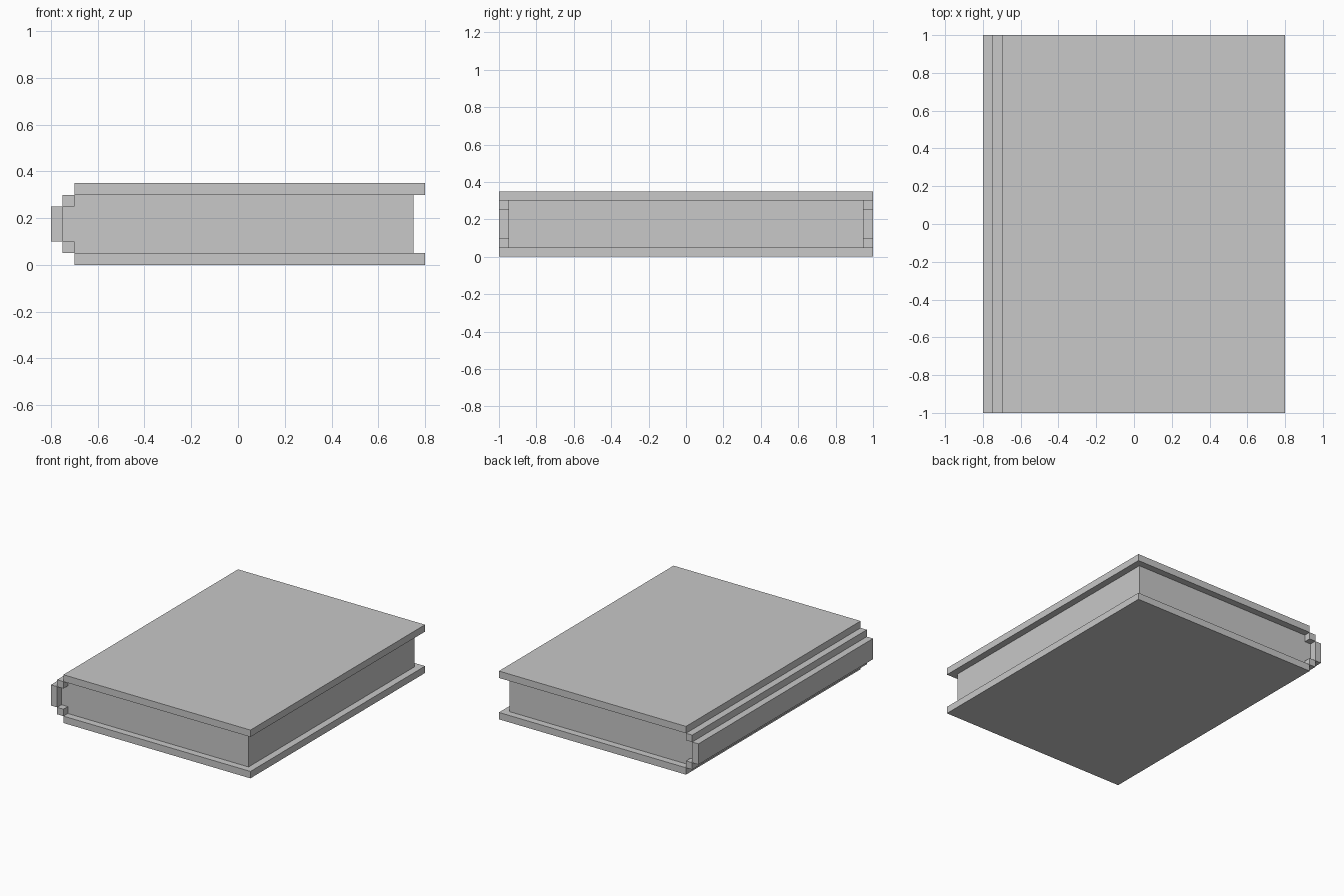
import bpy
import bmesh
from mathutils import Vector

cube = bpy.data.objects.get("Cube")
if cube:
    bpy.data.objects.remove(cube, do_unlink=True)

# One plain grey for the whole book
GREY = (0.58, 0.58, 0.58, 1.0)
grey = bpy.data.materials.new("plain grey")
grey.use_nodes = True
grey.diffuse_color = GREY
grey.node_tree.nodes["Principled BSDF"].inputs["Base Color"].default_value = GREY


def box(name, low, high):
    """Flat-faced box between two opposite corners."""
    low, high = Vector(low), Vector(high)
    size, centre = high - low, (low + high) / 2
    bm = bmesh.new()
    bmesh.ops.create_cube(bm, size=1)
    bmesh.ops.scale(bm, vec=size, verts=bm.verts)
    mesh = bpy.data.meshes.new(name)
    bm.to_mesh(mesh)
    bm.free()
    mesh.materials.append(grey)
    obj = bpy.data.objects.new(name, mesh)
    obj.location = centre
    bpy.context.collection.objects.link(obj)
    return obj


T = 0.05        # board thickness and step size
HEIGHT = 0.35

# Covers and the stepped hinge strips beside them, bottom and top
for side, cover_z, hinge_z in (("bottom", 0, T),
                               ("top", HEIGHT - T, HEIGHT - 2 * T)):
    box(side + "_cover", (-0.7, -1, cover_z), (0.8, 1, cover_z + T))
    box(side + "_hinge_strip", (-0.75, -1, hinge_z), (-0.7, 1, hinge_z + T))

# Spine board, the outermost step
box("spine", (-0.8, -1, 2 * T), (-0.75, 1, HEIGHT - 2 * T))

# Page block, set back from the cover edges
box("pages", (-0.75, -0.95, T), (0.75, 0.95, HEIGHT - T))
